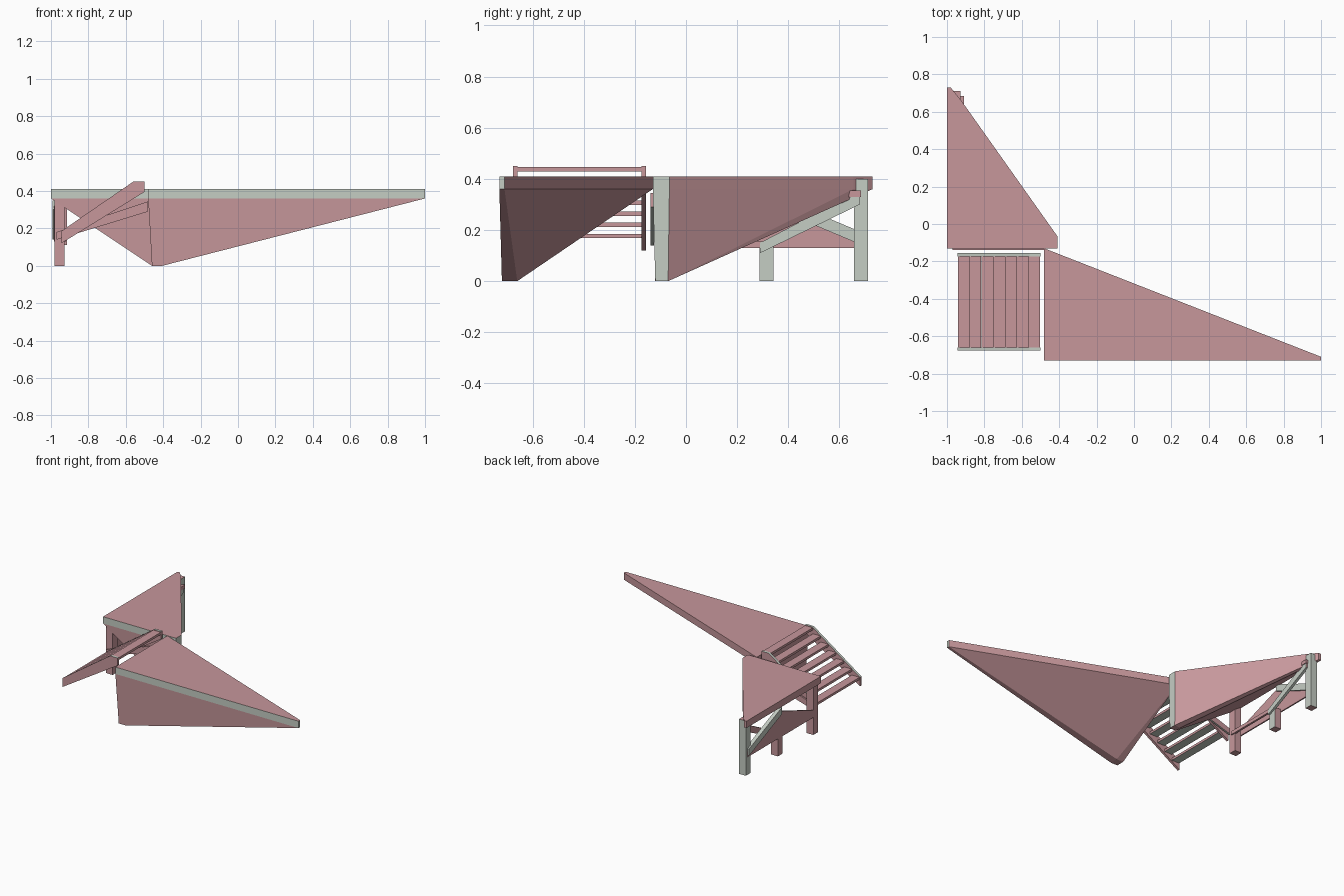
import bpy, bmesh

if "Cube" in bpy.data.objects:
    bpy.data.objects.remove(bpy.data.objects["Cube"])


def material(name, rgb):
    m = bpy.data.materials.new(name)
    m.diffuse_color = (*rgb, 1)
    m.use_nodes = True
    m.node_tree.nodes["Principled BSDF"].inputs["Base Color"].default_value = m.diffuse_color
    return m


PINK = material("dusty pink", (0.57, 0.31, 0.33))
GREY = material("pale grey", (0.56, 0.61, 0.55))


def finish(name, bm, grey_rule=None):
    """Make an object; faces that satisfy grey_rule(normal, centre) turn grey."""
    bmesh.ops.recalc_face_normals(bm, faces=bm.faces[:])
    bm.normal_update()
    for f in bm.faces:
        if grey_rule and grey_rule(f.normal, f.calc_center_median()):
            f.material_index = 1
    me = bpy.data.meshes.new(name)
    bm.to_mesh(me)
    bm.free()
    me.materials.append(PINK)
    me.materials.append(GREY)
    ob = bpy.data.objects.new(name, me)
    bpy.context.collection.objects.link(ob)
    return ob


def hull(name, points, rule=None):
    bm = bmesh.new()
    for p in points:
        bm.verts.new(p)
    bmesh.ops.convex_hull(bm, input=bm.verts[:])
    loose = [v for v in bm.verts if not v.link_faces]
    bmesh.ops.delete(bm, geom=loose, context='VERTS')
    return finish(name, bm, rule)


def box_points(x0, x1, y0, y1, z0, z1):
    return [(x, y, z) for x in (x0, x1) for y in (y0, y1) for z in (z0, z1)]


def prism_xz(name, outline, y0, y1, rule=None):
    return hull(name, [(x, y, z) for x, z in outline for y in (y0, y1)], rule)


def prism_yz(name, outline, x0, x1, rule=None):
    return hull(name, [(x, y, z) for y, z in outline for x in (x0, x1)], rule)


def deck(name, outline, foot):
    """Deck slab whose underside tapers to one square foot on the ground."""
    pts = [(x, y, z) for x, y in outline for z in (0.36, 0.41)]
    x0, x1, y0, y1 = foot
    pts += [(x, y, 0) for x in (x0, x1) for y in (y0, y1)]
    hull(name, pts, lambda n, c: n.x > 0.95 or (n.y < -0.95 and c.z > 0.365))


# Two tapering decks
deck("long_deck",
     [(-0.48, -0.13), (-0.48, -0.73), (1.0, -0.73), (1.0, -0.71)],
     (-0.46, -0.405, -0.72, -0.66))
deck("back_deck",
     [(-1.0, 0.73), (-1.0, -0.13), (-0.41, -0.13), (-0.41, -0.065),
      (-0.92, 0.655), (-0.98, 0.73)],
     (-0.46, -0.41, -0.12, -0.07))

# Legs along the left side
for name, y, top, rule in (
        ("front_left_leg", -0.095, 0.38, None),
        ("middle_left_leg", 0.315, 0.15, lambda n, c: n.x > 0.9),
        ("back_left_leg", 0.685, 0.40, lambda n, c: abs(n.x) > 0.9 or n.y > 0.9)):
    hull(name, box_points(-0.982, -0.928, y - 0.027, y + 0.027, 0, top), rule)

# Side panel with its grey upper brace
prism_yz("side_panel", [(0.69, 0.13), (0.69, 0.17), (0.31, 0.32), (-0.10, 0.17), (-0.10, 0.13)],
         -0.985, -0.975)
prism_yz("side_brace", [(0.69, 0.14), (0.69, 0.19), (0.31, 0.35), (0.31, 0.30)],
         -0.993, -0.965, lambda n, c: True)

# Inner rail and rising brace
prism_yz("inner_brace", [(0.29, 0.11), (0.29, 0.15), (0.68, 0.355), (0.68, 0.30)],
         -0.935, -0.915, lambda n, c: n.x > 0.9 or n.z < -0.5)
prism_yz("inner_rail", [(-0.10, 0.13), (-0.10, 0.155), (0.32, 0.155), (0.32, 0.13)],
         -0.935, -0.92)
hull("brace_block", box_points(-0.93, -0.91, 0.63, 0.685, 0.33, 0.355))

# Brace under the back deck, behind the stairs
prism_xz("front_brace", [(-0.97, 0.14), (-0.97, 0.18), (-0.48, 0.345), (-0.48, 0.29)],
         -0.138, -0.125, lambda n, c: n.z < -0.5)

# Stair stringers
outline = [(-0.945, 0.12), (-0.945, 0.185), (-0.56, 0.45), (-0.50, 0.45), (-0.50, 0.395)]
for name, y in (("front_stringer", -0.668), ("back_stringer", -0.165)):
    prism_xz(name, outline, y - 0.009, y + 0.009, lambda n, c: n.z > 0.5)

# Stair treads
STEPS = 7
for i in range(STEPS):
    x = -0.942 + i * 0.063
    z = 0.168 + i * 0.0435
    hull("tread_%d" % (i + 1), box_points(x, x + 0.062, -0.66, -0.172, z, z + 0.017),
         lambda n, c: n.z < -0.9)
